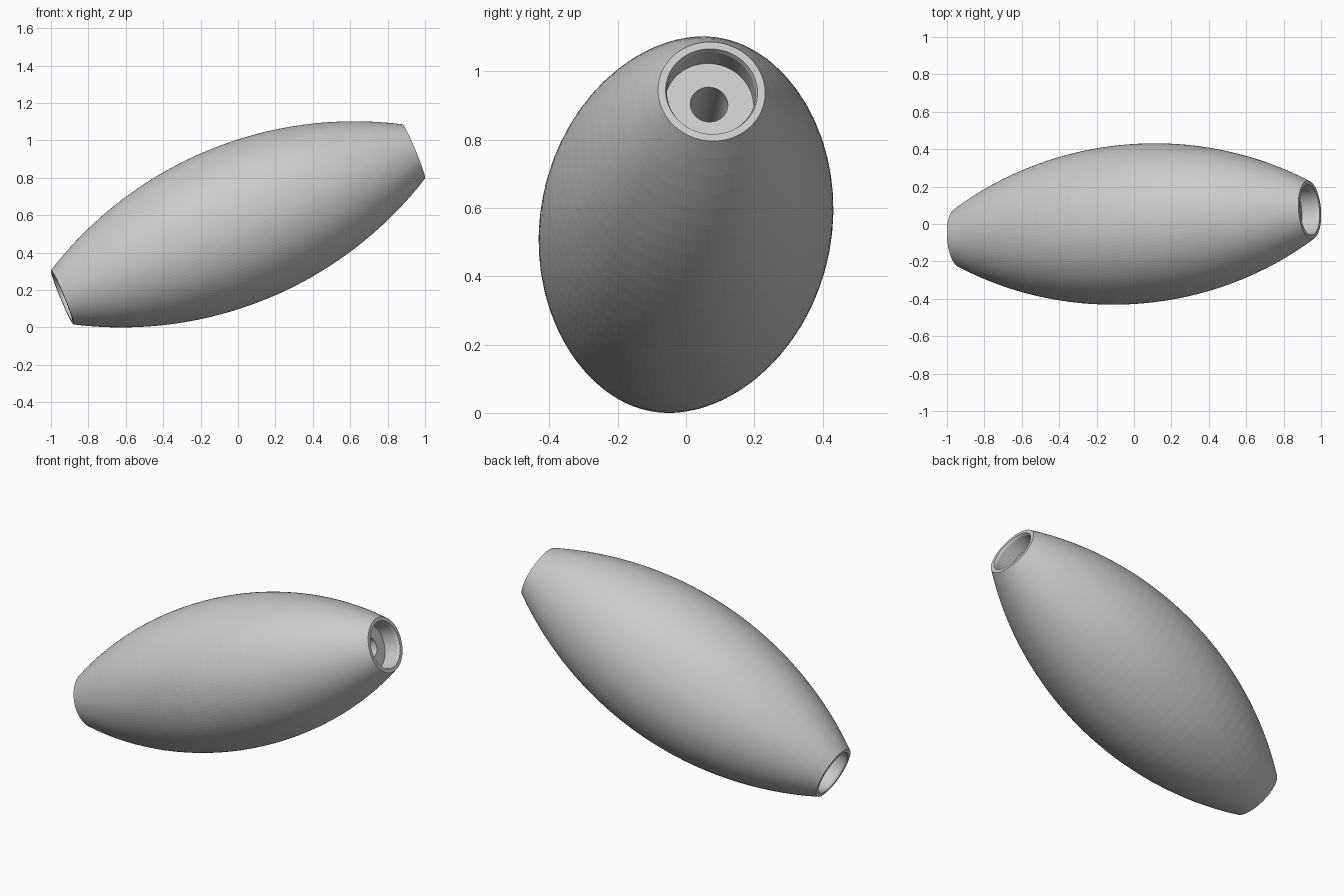
import bpy, bmesh, math
from mathutils import Vector, Matrix

if "Cube" in bpy.data.objects:
    bpy.data.objects.remove(bpy.data.objects["Cube"])

HALF, R_END, R_MID = 1.02, 0.157, 0.427   # half length, end and middle radius
RECESS, DEPTH, HOLE = 0.13, 0.10, 0.055   # end counterbore and through hole
RINGS, SIDES = 32, 128

# circular-arc barrel outline, then both end recesses and the bore (radius, axial)
sag = R_MID - R_END
rho = (HALF ** 2 + sag ** 2) / (2 * sag)
amax = math.asin(HALF / rho)
profile = []
for i in range(RINGS + 1):
    a = -amax + 2 * amax * i / RINGS
    profile.append((R_MID - rho + rho * math.cos(a), rho * math.sin(a)))
end = [(RECESS + 0.005, HALF), (RECESS, HALF - 0.015),
       (RECESS, HALF - DEPTH), (HOLE, HALF - DEPTH)]
profile += end + [(r, -z) for r, z in reversed(end)]

# lathe the closed outline around z
bm = bmesh.new()
loops = []
for r, z in profile:
    loops.append([bm.verts.new((r * math.cos(2 * math.pi * k / SIDES),
                                r * math.sin(2 * math.pi * k / SIDES), z))
                  for k in range(SIDES)])
for i, lo in enumerate(loops):
    hi = loops[(i + 1) % len(loops)]
    for k in range(SIDES):
        n = (k + 1) % SIDES
        bm.faces.new((lo[k], lo[n], hi[n], hi[k]))
bmesh.ops.recalc_face_normals(bm, faces=bm.faces)

# tilt onto the leaning axis and rest on the floor
axis = Vector((0.94, 0.075, 0.39))
bm.transform(axis.to_track_quat('Z', 'Y').to_matrix().to_4x4())
low = min(v.co.z for v in bm.verts)
bm.transform(Matrix.Translation((0, 0, -low)))

mesh = bpy.data.meshes.new("barrel_bead")
bm.to_mesh(mesh)
bm.free()
bpy.context.collection.objects.link(bpy.data.objects.new("barrel_bead", mesh))
